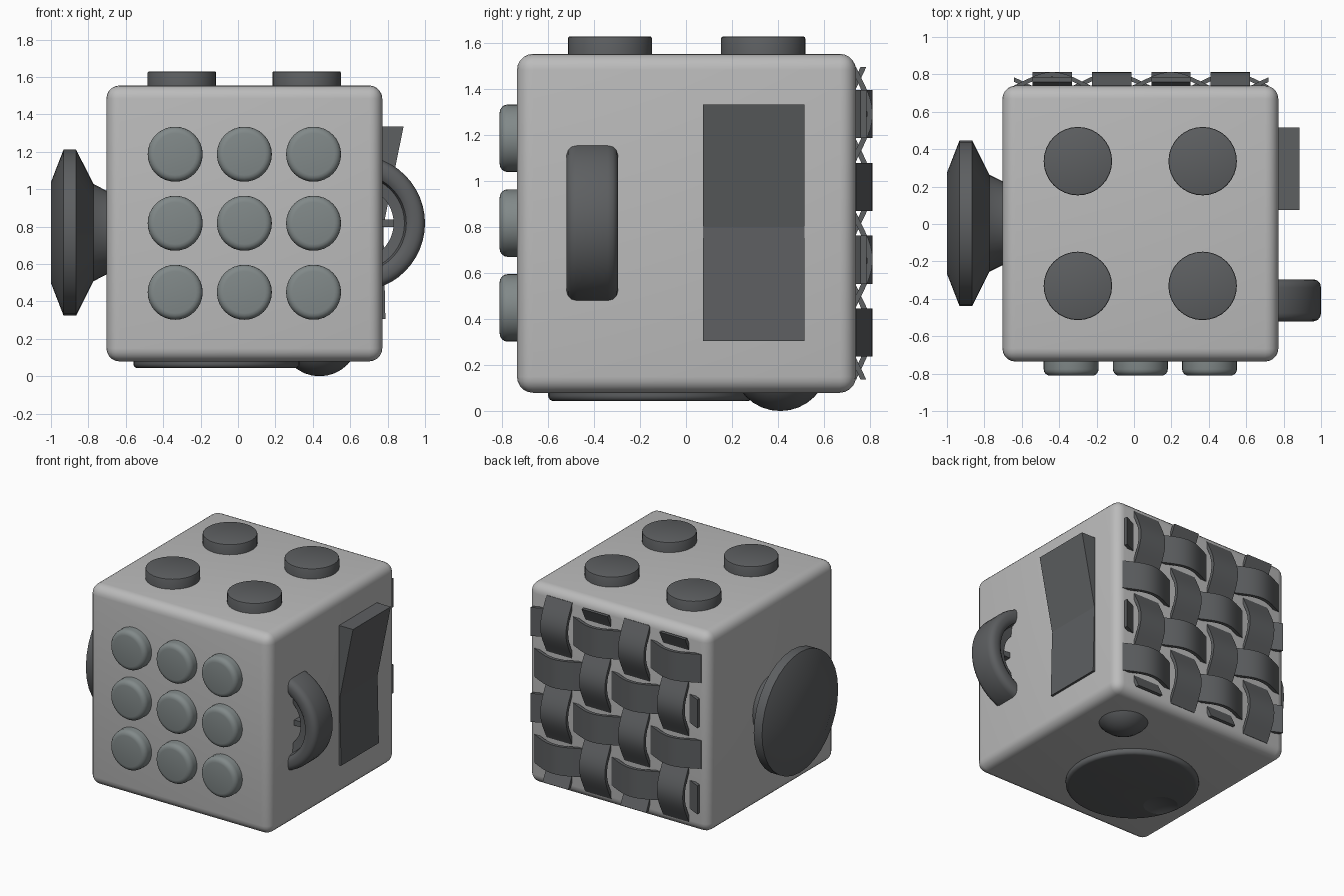
import bpy, bmesh, math
from mathutils import Vector

if "Cube" in bpy.data.objects:
    bpy.data.objects.remove(bpy.data.objects["Cube"])

def material(name, v):
    m = bpy.data.materials.new(name)
    m.diffuse_color = (*v, 1)
    m.use_nodes = True
    m.node_tree.nodes["Principled BSDF"].inputs["Base Color"].default_value = m.diffuse_color
    return m

LIGHT = material("light_grey", (0.5, 0.5, 0.5))
MID = material("mid_grey", (0.22, 0.25, 0.25))
DARK = material("dark_grey", (0.11, 0.115, 0.12))

def smooth(ob, angle):
    bpy.ops.object.select_all(action='DESELECT')
    ob.select_set(True)
    bpy.context.view_layer.objects.active = ob
    bpy.ops.object.shade_smooth_by_angle(angle=math.radians(angle))

def finish(name, bm, mat, loc=(0, 0, 0), axis=(0, 0, 1), angle=30):
    bmesh.ops.recalc_face_normals(bm, faces=bm.faces)
    me = bpy.data.meshes.new(name)
    bm.to_mesh(me)
    bm.free()
    me.materials.append(mat)
    ob = bpy.data.objects.new(name, me)
    bpy.context.collection.objects.link(ob)
    ob.location = loc
    ob.rotation_mode = 'QUATERNION'
    ob.rotation_quaternion = Vector((0, 0, 1)).rotation_difference(Vector(axis))
    smooth(ob, angle)
    return ob

def lathe(name, profile, mat, loc, axis, sides=32, ring=False):
    """Turn (radius, height) points about an axis; ring closes the profile."""
    bm = bmesh.new()
    loops = []
    for r, h in profile:
        loops.append([bm.verts.new((r * math.cos(2 * math.pi * i / sides),
                                    r * math.sin(2 * math.pi * i / sides), h)) for i in range(sides)])
    pairs = list(zip(loops, loops[1:] + loops[:1])) if ring else list(zip(loops, loops[1:]))
    for a, b in pairs:
        for i in range(sides):
            j = (i + 1) % sides
            bm.faces.new((a[i], a[j], b[j], b[i]))
    if not ring:
        bm.faces.new(loops[0])
        bm.faces.new(loops[-1])
    return finish(name, bm, mat, loc, axis)

def rounded(r, h, b, n=4):
    """Button profile with a rounded outer edge."""
    return [(r, -0.03)] + [(r - b + b * math.cos(t), h - b + b * math.sin(t))
                           for t in (math.pi / 2 * i / n for i in range(n + 1))]

def prism(name, outline, depth, mat, place, angle=30):
    """Extrude a 2D outline; place(u, v, w) maps it into space."""
    bm = bmesh.new()
    a, b = [[bm.verts.new(place(u, v, w)) for u, v in outline] for w in depth]
    n = len(outline)
    for i in range(n):
        j = (i + 1) % n
        bm.faces.new((a[i], a[j], b[j], b[i]))
    bm.faces.new(a)
    bm.faces.new(b)
    return finish(name, bm, mat, angle=angle)

CX, CZ, SIZE = 0.034, 0.817, 1.475

# Rounded cube body
bm = bmesh.new()
bmesh.ops.create_cube(bm, size=SIZE)
bmesh.ops.bevel(bm, geom=bm.edges[:], offset=0.07, segments=5, profile=0.5, affect='EDGES')
finish("body", bm, LIGHT, (CX, 0.002, CZ))

# Four flat studs on top
for x in (-0.3, 0.367):
    for y in (-0.331, 0.336):
        lathe("top_stud", rounded(0.183, 0.075, 0.008, 2), DARK, (x, y, 1.555), (0, 0, 1))

# Nine soft buttons on the front
for i in range(3):
    for j in range(3):
        lathe("front_button", rounded(0.147, 0.076, 0.035), MID,
              (CX + 0.37 * (i - 1), -0.735, 0.818 + 0.369 * (j - 1)), (0, -1, 0))

# Thumb stick on the left
lathe("thumb_stick", [(0.215, -0.05), (0.225, 0), (0.26, 0.068), (0.443, 0.16), (0.443, 0.228),
                      (0.27, 0.295)], DARK, (-0.705, 0.004, 0.768), (-1, 0, 0))

# Spoked wheel half sunk into the right side
W = (0.637, -0.408, 0.818)
side = [(0.263, 0.095), (0.28, 0.108), (0.3, 0.112), (0.325, 0.112), (0.345, 0.105),
        (0.358, 0.09), (0.363, 0.068)]
half = [(0.195, 0.05), (0.253, 0.06)] + side
lathe("wheel_rim", half + [(r, -h) for r, h in reversed(half)], DARK, W, (0, 1, 0), 48, True)
for k in range(3):
    c, s = math.cos(k * math.pi / 3), math.sin(k * math.pi / 3)
    prism("wheel_spoke", [(-0.21, -0.02), (0.21, -0.02), (0.21, 0.02), (-0.21, 0.02)], (-0.04, 0.04), DARK,
          lambda u, v, w: (W[0] + u * c - v * s, W[1] + w, W[2] + u * s + v * c))

# Rocker switch on the right
prism("rocker_switch", [(0.7, 0.305), (0.788, 0.305), (0.777, 0.8), (0.885, 1.335), (0.7, 1.335)],
      (0.075, 0.515), DARK, lambda u, v, w: (u, w, v), 5)

# Disc with a finger dimple on the bottom
disc = lathe("bottom_disc", rounded(0.445, 0.037, 0.025, 6), DARK, (-0.115, -0.155, 0.08), (0, 0, -1), 48)
bm = bmesh.new()
bmesh.ops.create_uvsphere(bm, u_segments=48, v_segments=48, radius=0.34)
cutter = finish("dimple_cutter", bm, DARK, (-0.424, -0.229, -0.277))
cutter.hide_render = True
mod = disc.modifiers.new("dimple", 'BOOLEAN')
mod.operation = 'DIFFERENCE'
mod.object = cutter
bpy.context.view_layer.update()
bpy.context.view_layer.objects.active = disc
bpy.ops.object.modifier_apply(modifier=mod.name)
bpy.data.objects.remove(cutter)
smooth(disc, 16)

# Roller ball on the bottom
bm = bmesh.new()
bmesh.ops.create_uvsphere(bm, u_segments=32, v_segments=16, radius=0.21)
finish("roller_ball", bm, DARK, (0.436, 0.41, 0.21))

# Woven ribbons on the back
PITCH, N = 0.317, 40
L = 1.5 * PITCH + 0.205

def ribbon(name, phase, centre, place):
    ts = [-L + 2 * L * i / N for i in range(N + 1)]
    wave = [0.75 + phase * 0.05 * math.cos(math.pi * (t / PITCH + 1.5)) for t in ts]
    outline = [(t, y + 0.0125) for t, y in zip(ts, wave)]
    outline += [(t, y - 0.0125) for t, y in reversed(list(zip(ts, wave)))]
    prism(name, outline, (centre - 0.105, centre + 0.105), DARK, place)

for i in range(4):
    sign = -1 if i % 2 else 1
    off = PITCH * (i - 1.5)
    ribbon("weave_vertical", sign, CX + 0.005 + off, lambda u, v, w: (w, v, CZ + u))
    ribbon("weave_horizontal", -sign, CZ + off, lambda u, v, w: (CX + 0.005 + u, v, w))
